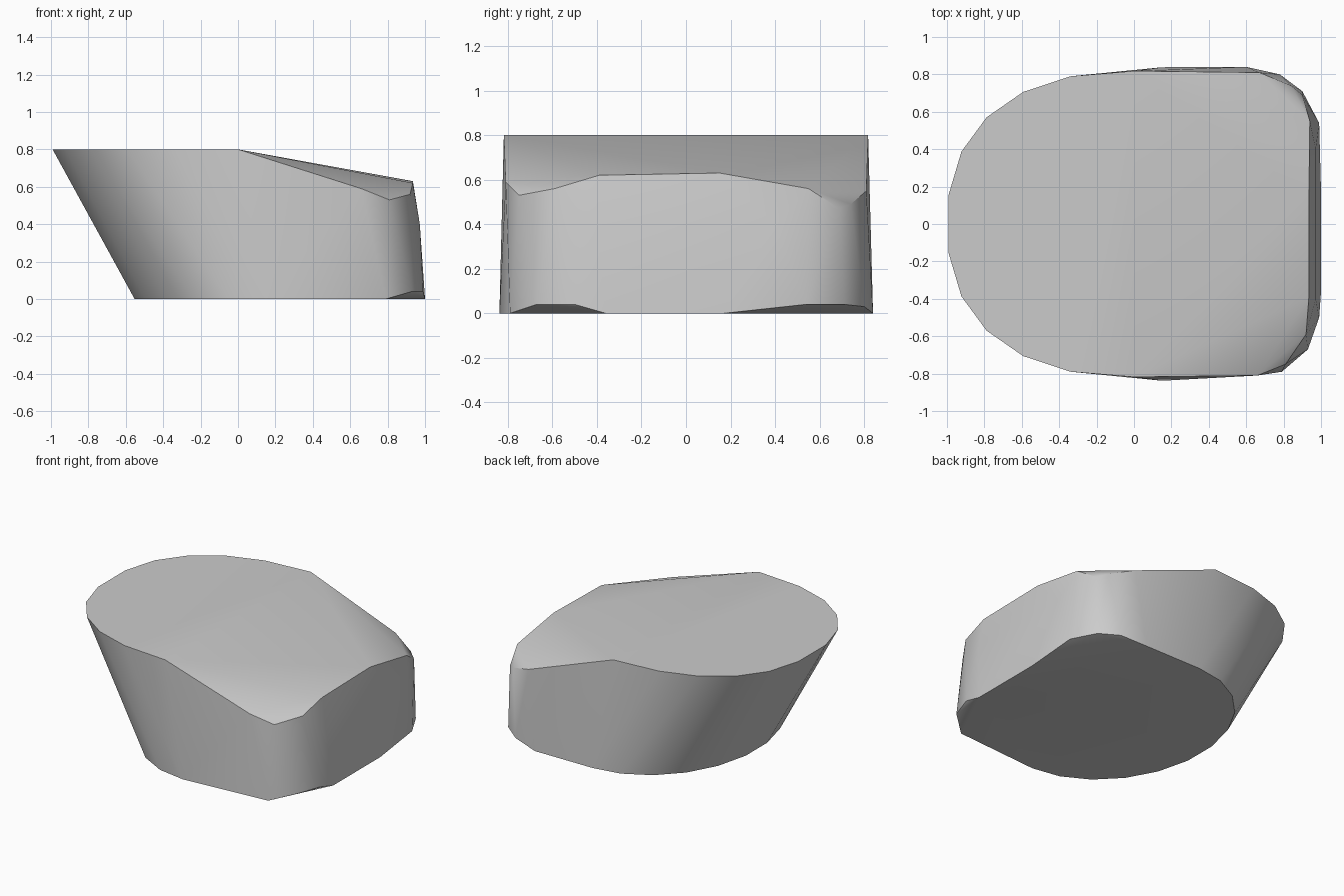
import bpy
import bmesh
from math import cos, sin, pi, radians
from mathutils import Vector

default_cube = bpy.data.objects.get("Cube")
if default_cube:
    bpy.data.objects.remove(default_cube, do_unlink=True)


def make_material(name, value):
    material = bpy.data.materials.new(name)
    material.use_nodes = True
    colour = (value, value, value, 1)
    material.diffuse_color = colour
    material.node_tree.nodes["Principled BSDF"].inputs["Base Color"].default_value = colour
    return material


def rounded_end(centre_x, length, half_width, height, power, steps=11):
    """Half of a superellipse that bulges towards -x."""
    points = []
    for step in range(steps + 1):
        angle = pi * step / steps - pi / 2
        across, along = sin(angle), max(cos(angle), 0)
        side = 1 if across > 0 else -1
        points.append(Vector((centre_x - length * along ** (2 / power),
                              side * half_width * abs(across) ** (2 / power),
                              height)))
    return points


def build_hull(name, points, material):
    """Wrap the section points in one convex skin with crisp rims."""
    mesh = bpy.data.meshes.new(name)
    bm = bmesh.new()
    for point in points:
        bm.verts.new(point)
    hull = bmesh.ops.convex_hull(bm, input=bm.verts[:])
    leftover = {v for v in hull["geom_interior"] + hull["geom_unused"]
                if isinstance(v, bmesh.types.BMVert)}
    bmesh.ops.delete(bm, geom=list(leftover), context="VERTS")
    bmesh.ops.dissolve_limit(bm, angle_limit=radians(0.5),
                             verts=bm.verts[:], edges=bm.edges[:])
    bmesh.ops.recalc_face_normals(bm, faces=bm.faces[:])
    bm.to_mesh(mesh)
    bm.free()
    mesh.materials.append(material)
    body = bpy.data.objects.new(name, mesh)
    bpy.context.collection.objects.link(body)
    bpy.ops.object.select_all(action="DESELECT")
    body.select_set(True)
    bpy.context.view_layer.objects.active = body
    bpy.ops.object.shade_smooth_by_angle(angle=radians(35))
    return body


# Overhanging rounded end: flat top rim and smaller floor outline
top_arc = rounded_end(0, 1, 0.818, 0.8, 2.35)
floor_arc = rounded_end(0.15, 0.71, 0.838, 0, 2)

# Lower rim where the top slopes down to the blunt end
sloped_rim = [
    (0.66, -0.81, 0.59), (0.81, -0.75, 0.53), (0.92, -0.59, 0.56),
    (0.935, -0.39, 0.62), (0.935, 0.15, 0.63), (0.94, 0.55, 0.56),
    (0.9, 0.69, 0.47), (0.84, 0.74, 0.49), (0.67, 0.81, 0.55),
]

# Slight bulge across the blunt end
bulge = [(0.972, y, 0.4) for y in (-0.4, 0.4)]

# Floor corners and the small bevels just above them
floor_corners = [(0.79, -0.79, 0), (1, -0.36, 0), (1, 0.17, 0), (0.6, 0.84, 0)]
bevel_rim = [(0.93, -0.67, 0.04), (0.99, -0.5, 0.04),
             (0.99, 0.54, 0.04), (0.9, 0.71, 0.04), (0.78, 0.8, 0.03)]

grey = make_material("plain grey", 0.6)
build_hull("faceted_block", top_arc + floor_arc + sloped_rim + bulge
           + floor_corners + bevel_rim, grey)
